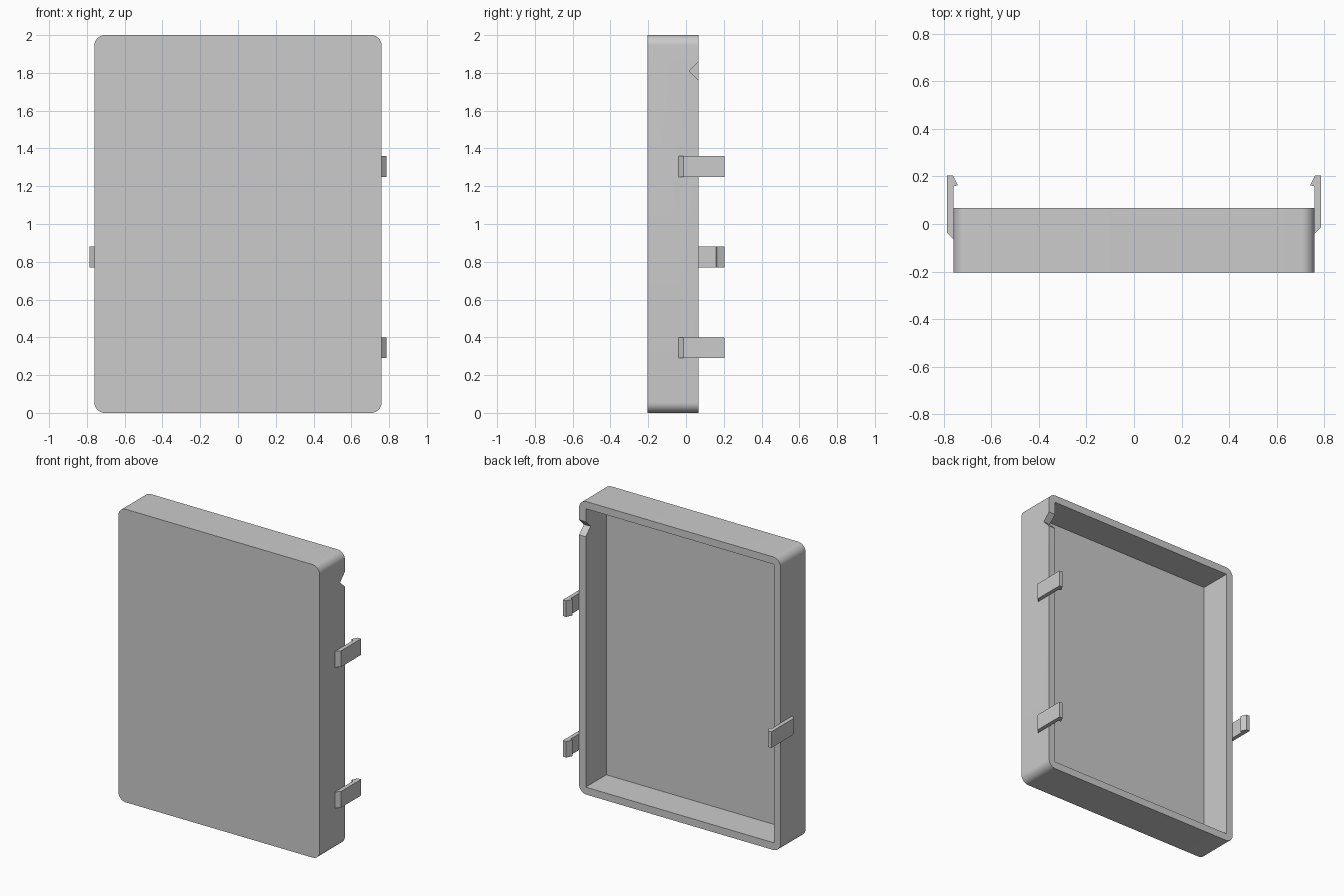
import bpy, bmesh, math
from mathutils import Vector

default = bpy.data.objects.get("Cube")
if default:
    bpy.data.objects.remove(default, do_unlink=True)

grey = bpy.data.materials.new("plain grey")
grey.use_nodes = True
colour = (0.6, 0.6, 0.6, 1)
grey.diffuse_color = colour
grey.node_tree.nodes["Principled BSDF"].inputs["Base Color"].default_value = colour

HALF_W, HEIGHT, FRONT, BACK = 0.76, 2.0, -0.204, 0.067
WALL, RADIUS = 0.05, 0.055


def prism(name, points, depth):
    """Extrude a closed outline of 3D points along a depth vector."""
    bm = bmesh.new()
    face = bm.faces.new([bm.verts.new(p) for p in points])
    new = bmesh.ops.extrude_face_region(bm, geom=[face])["geom"]
    bmesh.ops.translate(bm, vec=Vector(depth),
                        verts=[v for v in new if isinstance(v, bmesh.types.BMVert)])
    bmesh.ops.recalc_face_normals(bm, faces=bm.faces)
    mesh = bpy.data.meshes.new(name)
    bm.to_mesh(mesh)
    bm.free()
    mesh.materials.append(grey)
    obj = bpy.data.objects.new(name, mesh)
    bpy.context.collection.objects.link(obj)
    return obj


def cut(target, cutter):
    """Subtract the cutter from the target, then discard it."""
    mod = target.modifiers.new("cut", "BOOLEAN")
    mod.operation, mod.solver, mod.object = "DIFFERENCE", "EXACT", cutter
    bpy.ops.object.select_all(action="DESELECT")
    bpy.context.view_layer.objects.active = target
    target.select_set(True)
    bpy.ops.object.modifier_apply(modifier=mod.name)
    bpy.data.objects.remove(cutter, do_unlink=True)


# Rounded outline of the cover
outline = []
steps = 10
for i, (sx, sz) in enumerate([(1, 1), (-1, 1), (-1, -1), (1, -1)]):
    cx = sx * (HALF_W - RADIUS)
    cz = HEIGHT / 2 + sz * (HEIGHT / 2 - RADIUS)
    for k in range(steps + 1):
        a = math.pi / 2 * (i + k / steps)
        outline.append((cx + RADIUS * math.cos(a), FRONT, cz + RADIUS * math.sin(a)))
cover = prism("cover_shell", outline, (0, BACK - FRONT, 0))

# Hollow open at the back, with square inner corners
x, low, high = HALF_W - WALL, WALL, HEIGHT - WALL
cut(cover, prism("hollow_cutter",
                 [(-x, FRONT + WALL, low), (x, FRONT + WALL, low),
                  (x, FRONT + WALL, high), (-x, FRONT + WALL, high)], (0, 0.5, 0)))

# V-shaped cable notch in the left wall's rim
apex_y, apex_z, reach = 0.016, 1.81, 0.1
cut(cover, prism("notch_cutter",
                 [(x - 0.02, apex_y, apex_z), (x - 0.02, apex_y + reach, apex_z + reach),
                  (x - 0.02, apex_y + reach, apex_z - reach)], (0.2, 0, 0)))

bpy.ops.object.shade_smooth_by_angle(angle=math.radians(30))

# Snap clips: two on the left wall, one on the right
CLIP_PROFILE = [(0.758, -0.042), (0.787, -0.013), (0.787, 0.204), (0.762, 0.204),
                (0.744, 0.168), (0.744, 0.163), (0.76, 0.158), (0.76, 0.05), (0.758, 0.05)]


def clip(name, side, z, shift=0.0):
    points = [(side * px, py + (shift if py < 0 else 0), z) for px, py in CLIP_PROFILE]
    prism(name, points, (0, 0, 0.11))


clip("upper_left_clip", 1, 1.25)
clip("lower_left_clip", 1, 0.29)
clip("right_clip", -1, 0.77, -0.025)
